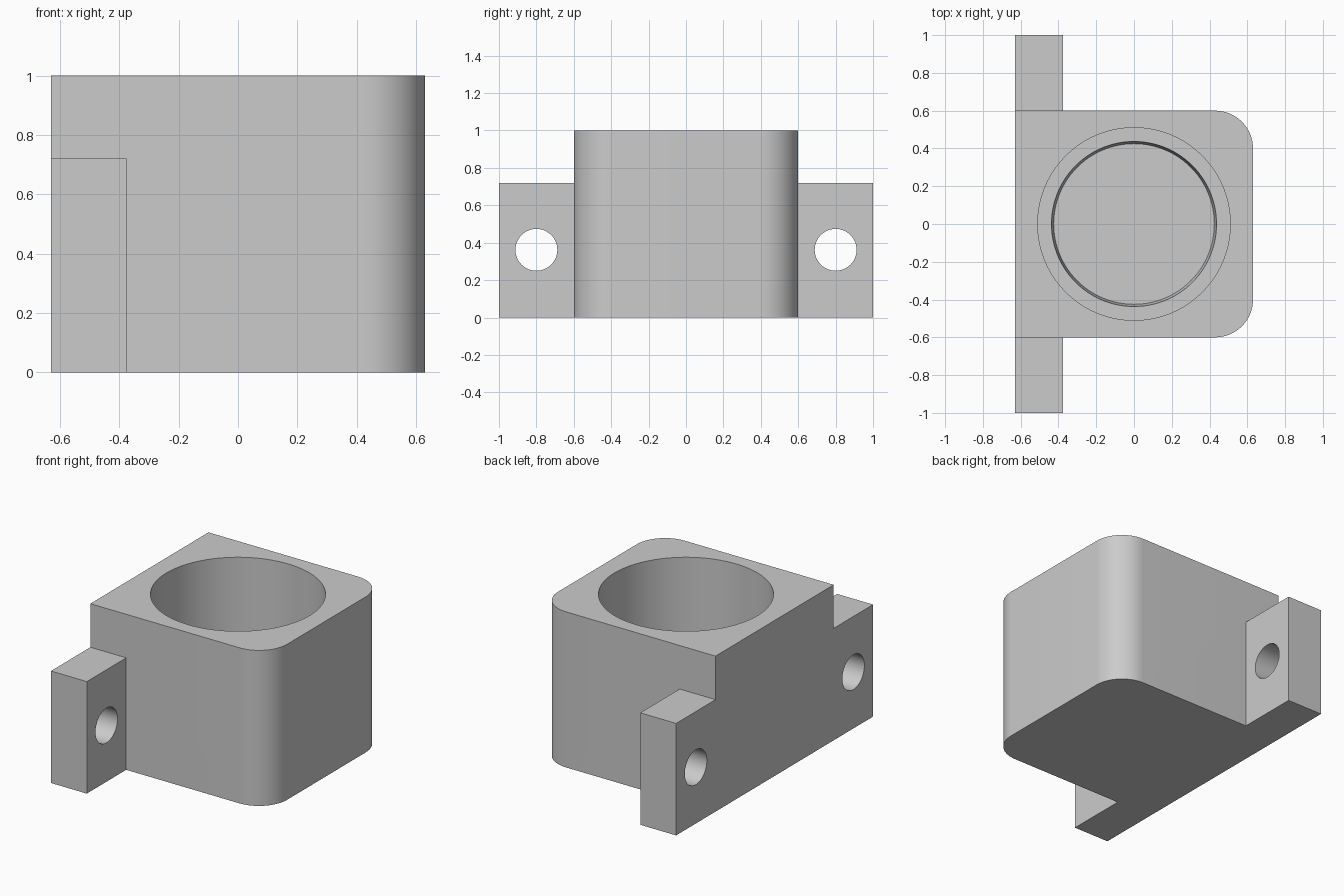
import bpy, bmesh, math

cube = bpy.data.objects.get("Cube")
if cube:
    bpy.data.objects.remove(cube, do_unlink=True)

grey = bpy.data.materials.new("plain grey")
grey.use_nodes = True
colour = (0.6, 0.6, 0.6, 1)
grey.diffuse_color = colour
grey.node_tree.nodes["Principled BSDF"].inputs["Base Color"].default_value = colour


def finish(name, bm):
    bmesh.ops.recalc_face_normals(bm, faces=bm.faces)
    mesh = bpy.data.meshes.new(name)
    bm.to_mesh(mesh)
    bm.free()
    mesh.materials.append(grey)
    obj = bpy.data.objects.new(name, mesh)
    bpy.context.collection.objects.link(obj)
    return obj


def prism(name, outline, height):
    """Extrude an xy outline up from the ground."""
    bm = bmesh.new()
    face = bm.faces.new([bm.verts.new((x, y, 0)) for x, y in outline])
    top = bmesh.ops.extrude_face_region(bm, geom=[face])["geom"]
    bmesh.ops.translate(bm, vec=(0, 0, height),
                        verts=[v for v in top if isinstance(v, bmesh.types.BMVert)])
    return finish(name, bm)


def turned(name, profile, sides):
    """Closed solid of revolution about z from (radius, z) pairs."""
    bm = bmesh.new()
    rings = [[bm.verts.new((r * math.cos(math.tau * i / sides),
                            r * math.sin(math.tau * i / sides), z))
              for i in range(sides)] for r, z in profile]
    for a, b in zip(rings, rings[1:]):
        for i in range(sides):
            j = (i + 1) % sides
            bm.faces.new((a[i], a[j], b[j], b[i]))
    bm.faces.new(rings[0])
    bm.faces.new(rings[-1])
    return finish(name, bm)


def combine(target, tool, operation):
    mod = target.modifiers.new(operation.lower(), 'BOOLEAN')
    mod.operation, mod.object, mod.solver = operation, tool, 'EXACT'
    bpy.context.view_layer.objects.active = target
    bpy.ops.object.modifier_apply(modifier=mod.name)
    bpy.data.objects.remove(tool, do_unlink=True)


half_x, half_y, corner = 0.63, 0.6, 0.2

# Block with two rounded corners on the +x side
outline = [(-half_x, half_y), (-half_x, -half_y)]
for sign in (-1, 1):
    for i in range(17):
        a = math.radians(90 * i / 16 + (-90 if sign < 0 else 0))
        outline.append((half_x - corner + corner * math.cos(a),
                        sign * (half_y - corner) + corner * math.sin(a)))
holder = prism("holder_block", outline, 1.0)

# Mounting flange running across the flat side
flange = prism("mounting_flange", [(-half_x, -1), (-0.375, -1), (-0.375, 1), (-half_x, 1)], 0.72)
combine(holder, flange, 'UNION')

# Stepped blind bore with a shallow drafted recess in its floor
bore = turned("bore_cutter", [(0.425, 0.1), (0.437, 0.2), (0.51, 0.2), (0.51, 1.2)], 96)
combine(holder, bore, 'DIFFERENCE')

# Bolt holes through the flange ears
for y in (-0.8, 0.8):
    bolt = turned("bolt_cutter", [(0.112, -0.3), (0.112, 0.3)], 48)
    bolt.rotation_euler.y = math.pi / 2
    bolt.location = (-0.5, y, 0.362)
    bpy.context.view_layer.update()
    combine(holder, bolt, 'DIFFERENCE')

bpy.ops.object.select_all(action='DESELECT')
holder.select_set(True)
bpy.context.view_layer.objects.active = holder
bpy.ops.object.shade_smooth_by_angle(angle=math.radians(30))
